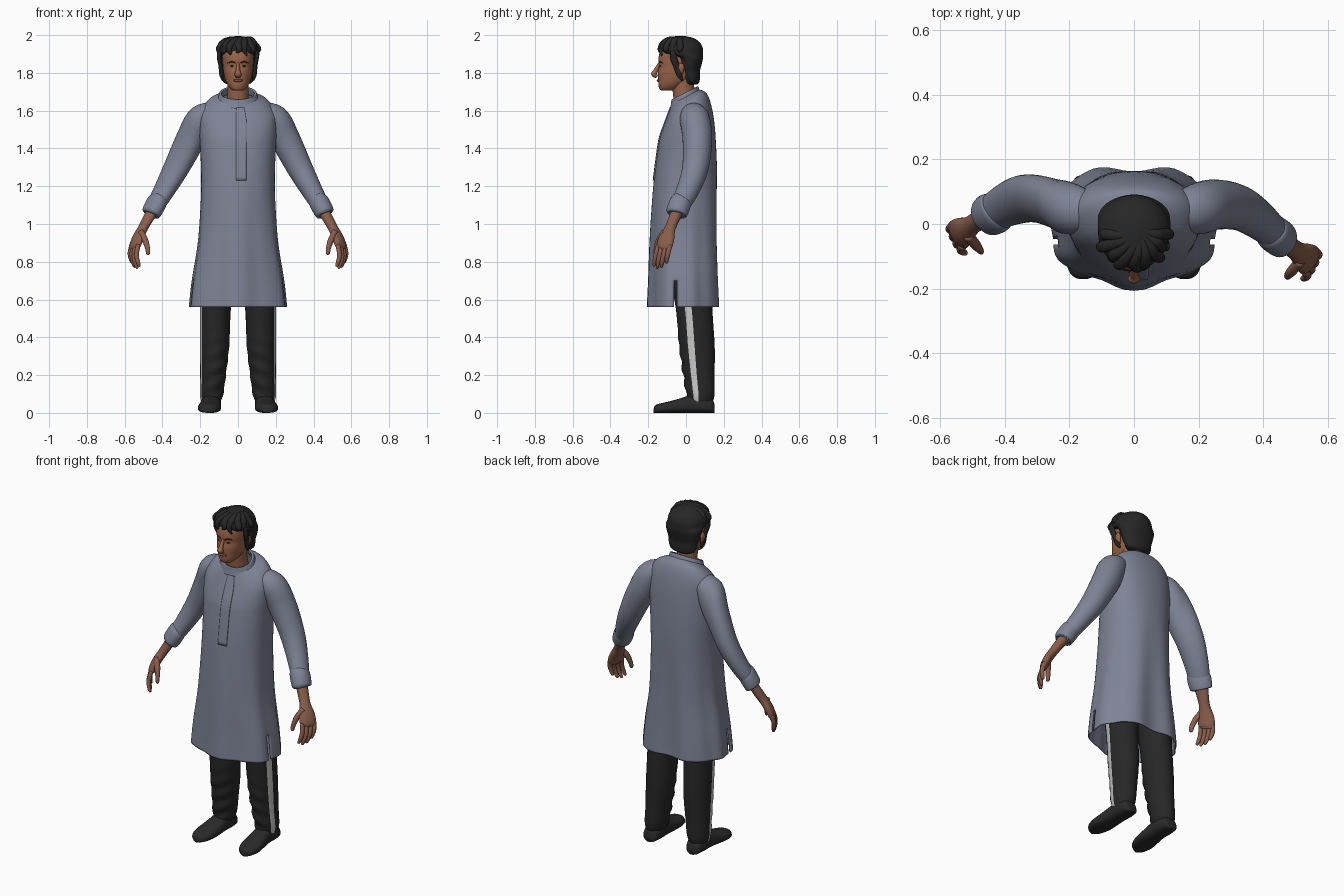
import bpy, bmesh, math
from mathutils import Vector

cube = bpy.data.objects.get("Cube")
if cube:
    bpy.data.objects.remove(cube)


def material(name, r, g, b):
    m = bpy.data.materials.new(name)
    m.use_nodes = True
    m.diffuse_color = (r, g, b, 1)
    node = m.node_tree.nodes["Principled BSDF"]
    node.inputs["Base Color"].default_value = (r, g, b, 1)
    node.inputs["Roughness"].default_value = 0.8
    return m


CLOTH = material("blue grey cloth", .21, .23, .305)
FACE = material("face skin", .32, .128, .066)
HAND = material("hand skin", .255, .112, .072)
HAIR = material("black hair", .02, .02, .02)
PANTS = material("black trousers", .02, .02, .02)
SHOE = material("dark shoe", .024, .023, .023)
STRIPE = material("pale stripe", .58, .58, .56)
LIP = material("lip", .2, .07, .045)
EYE = material("dark eye", .035, .02, .015)


def smooth(keys, n):
    """Catmull-Rom interpolation through rows of numbers."""
    out, last = [], len(keys) - 1
    for i in range(last):
        p0, p1, p2, p3 = (keys[max(0, min(last, i + k))] for k in (-1, 0, 1, 2))
        for s in range(n):
            t = s / n
            out.append([b + .5 * t * (c - a + t * (2*a - 5*b + 4*c - d + t * (3*(b - c) + d - a)))
                        for a, b, c, d in zip(p0, p1, p2, p3)])
    return out + [list(keys[last])]


def skin(name, rings, mats, closed=True, caps=True, rule=None, drop=None, thick=0):
    """Join rings of points into a surface; rule picks a material, drop removes faces."""
    bm = bmesh.new()
    rows = [[bm.verts.new(p) for p in ring] for ring in rings]
    n = len(rows[0])
    for i in range(len(rows) - 1):
        for j in range(n if closed else n - 1):
            if drop and drop(rings[i][j][2], j):
                continue
            k = (j + 1) % n
            f = bm.faces.new((rows[i][j], rows[i][k], rows[i + 1][k], rows[i + 1][j]))
            f.material_index = rule(j) if rule else 0
    if caps:
        bm.faces.new(rows[0])
        bm.faces.new(rows[-1])
    bmesh.ops.recalc_face_normals(bm, faces=bm.faces)
    mesh = bpy.data.meshes.new(name)
    bm.to_mesh(mesh)
    bm.free()
    for m in mats:
        mesh.materials.append(m)
    mesh.shade_smooth()
    obj = bpy.data.objects.new(name, mesh)
    bpy.context.collection.objects.link(obj)
    if thick:
        mod = obj.modifiers.new("thickness", "SOLIDIFY")
        mod.thickness = thick
    return obj


def power(v, n):
    return math.copysign(abs(v) ** (2 / n), v)


def oval(row, angle, n=2.3, tilt=0, grow=0):
    """Point on a level oval given height, half width, front and back."""
    z, w, front, back = row
    y = (front + back) / 2 + ((back - front) / 2 + grow) * power(math.sin(angle), n)
    return Vector(((w + grow) * power(math.cos(angle), n), y, z + tilt * y))


def angles(n):
    return [math.tau * j / n for j in range(n)]


def tube(name, keys, mat, ref=(0, 1, 0), side=1, n=6, segs=20, caps=True):
    """Oval tube along a path of x, y, z, radius along ref, radius across."""
    path = smooth(keys, n)
    pts = [Vector(p[:3]) for p in path]
    rings = []
    for i, p in enumerate(path):
        t = (pts[min(i + 1, len(pts) - 1)] - pts[max(i - 1, 0)]).normalized()
        u = Vector(ref)
        u = (u - t * u.dot(t)).normalized()
        v = t.cross(u)
        ring = [pts[i] + u * p[3] * math.cos(a) + v * p[4] * math.sin(a) for a in angles(segs)]
        rings.append([pose(q, side) for q in ring])
    return skin(name, rings, [mat], caps=caps)


def pose(p, side):
    """Mirror a point; the right arm is held a little further back."""
    back = .08 * max(0, min(1, (p.x - .24) / .24)) if side < 0 else 0
    return Vector((side * p.x, p.y + back, p.z))


# Tunic body with hem folds and side slits
TUNIC = [(.56, .258, -.192, .178), (.7, .243, -.188, .172), (.9, .212, -.185, .166),
         (1.1, .198, -.177, .165), (1.25, .195, -.167, .165), (1.4, .2, -.148, .16),
         (1.5, .205, -.13, .152), (1.58, .2, -.108, .135), (1.635, .165, -.09, .112),
         (1.665, .12, -.078, .085), (1.675, .1, -.07, .07)]


def cloth_point(row, a, out=0):
    tilt = .5 * max(0, min(1, (row[0] - 1.45) / .2))
    low = max(0, min(1, (1.3 - row[0]) / .7))
    fold = .012 * low * math.cos(6 * a) * math.sin(a) + .003 * low * math.sin(11 * a)
    return oval(row, a, 2.3, tilt, out + fold)


body = smooth(TUNIC, 8)
skin("tunic_body", [[cloth_point(r, a) for a in angles(72)] for r in body], [CLOTH],
     caps=False, drop=lambda z, j: z < .68 and j in (38, 69), thick=.006)

# Button placket and standing collar
front = [math.radians(268 + 2 * k) for k in range(7)]
skin("placket", [[cloth_point(r, a, .006) for a in front] for r in body if 1.22 < r[0] < 1.66],
     [CLOTH], closed=False, caps=False, thick=.009)
collar = smooth([(1.655, .112, -.085, .08), (1.675, .104, -.08, .072), (1.698, .098, -.077, .064)], 4)
skin("collar", [[oval(r, a, 2, .5) for a in angles(48)] for r in collar], [CLOTH],
     caps=False, thick=.012)

# Sleeves, rolled cuffs, forearms and hands
SPREAD = Vector((.5, .86, 0))
KNUCKLE = Vector((.546, -.115, .88))
for side, label in ((1, "left"), (-1, "right")):
    tube(label + "_sleeve", [(.1, .03, 1.595, .05, .045), (.19, .045, 1.56, .078, .075),
         (.25, .06, 1.45, .078, .078), (.325, .05, 1.3, .07, .068),
         (.39, .01, 1.18, .06, .056), (.445, -.04, 1.085, .05, .046)], CLOTH, side=side, segs=32)
    tube(label + "_cuff", [(.422, -.02, 1.13, .046, .044), (.426, -.025, 1.122, .056, .052),
         (.442, -.037, 1.092, .059, .054), (.46, -.05, 1.058, .056, .05),
         (.463, -.052, 1.052, .042, .036)], CLOTH, side=side, segs=32)
    tube(label + "_palm", [(.44, -.035, 1.09, .035, .033), (.475, -.062, 1.03, .031, .028),
         (.505, -.085, .975, .031, .025), (.53, -.103, .925, .046, .024),
         (.546, -.115, .88, .047, .02), (.547, -.119, .862, .034, .01)],
         HAND, ref=SPREAD, side=side)
    for k, name in enumerate(("index", "middle", "ring", "little")):
        base = KNUCKLE + SPREAD * (k - 1.5) * .024
        size = (.95, 1.05, 1, .8)[k]
        steps = ((0, 0, .01, .012), (.01, -.014, -.045, .0125), (.002, -.022, -.085, .011),
                 (-.006, -.025, -.106, .008), (-.008, -.026, -.111, .002))
        tube(label + "_" + name + "_finger",
             [(*(base + Vector(s[:3]) * size), s[3], s[3]) for s in steps], HAND,
             ref=SPREAD, side=side, n=3, segs=12)
    tube(label + "_thumb", [(.515, -.115, .96, .016, .016), (.492, -.142, .915, .017, .016),
         (.479, -.157, .872, .013, .013), (.476, -.163, .843, .01, .01),
         (.476, -.164, .836, .002, .002)], HAND, side=side, n=4, segs=12)

# Trouser legs with side stripe and creases, and slip-on shoes
LEG = [(.055, .143, .075, .05, .066), (.1, .14, .076, .062, .075), (.2, .132, .068, .068, .083),
       (.35, .124, .058, .077, .094), (.56, .119, .042, .082, .097),
       (.75, .108, .02, .095, .115), (.92, .09, 0, .09, .12)]
SHOES = [(.152, .142, .02, .035), (.14, .142, .042, .07), (.09, .142, .053, .095),
         (.03, .143, .052, .095), (-.04, .147, .058, .074), (-.1, .152, .06, .058),
         (-.145, .155, .047, .048), (-.165, .157, .027, .038), (-.171, .158, .008, .022)]
for side, label in ((1, "left"), (-1, "right")):
    rings = []
    for z, x, y, rx, ry in smooth(LEG, 9):
        ring = []
        for a in angles(48):
            crease = max(0, -math.sin(a + .4)) * max(0, min(1, (.5 - z) / .25))
            g = 1 + .06 * crease * math.sin(z * 75 + 2 * a)
            ring.append((side * (x + rx * g * math.cos(a)), y + ry * g * math.sin(a), z))
        rings.append(ring)
    skin(label + "_trouser_leg", rings, [PANTS, STRIPE], rule=lambda j: int(j in (44, 45, 46)))
    rings = [[(side * (x + w * power(math.cos(a), 2.5)), y,
               h * .4 + h * power(math.sin(a), 2.5) * (.6 if math.sin(a) > 0 else .4))
              for a in angles(28)] for y, x, w, h in smooth(SHOES, 5)]
    skin(label + "_shoe", rings, [SHOE])

# Neck and head
tube("neck", [(0, .005, 1.57, .075, .075), (0, -.002, 1.64, .063, .06),
     (0, -.012, 1.7, .058, .056), (0, -.02, 1.77, .06, .058)], FACE, segs=28)
HEAD = [(1.706, .018, -.125, -.08), (1.712, .036, -.139, -.05), (1.735, .055, -.146, -.01),
        (1.765, .068, -.147, .03), (1.8, .076, -.149, .055), (1.835, .08, -.144, .065),
        (1.87, .083, -.146, .07), (1.91, .083, -.138, .07), (1.95, .068, -.11, .055),
        (1.975, .03, -.06, .02)]
skin("head", [[oval(r, a, 2.2) for a in angles(40)] for r in smooth(HEAD, 5)], [FACE])
tube("nose", [(0, -.135, 1.855, .008, .008), (0, -.148, 1.835, .01, .009),
     (0, -.163, 1.806, .013, .013), (0, -.169, 1.793, .015, .019),
     (0, -.154, 1.779, .008, .014)], FACE, segs=16)
tube("mouth", [(-.029, -.134, 1.763, .003, .002), (-.012, -.147, 1.759, .006, .006),
     (.012, -.147, 1.759, .006, .006), (.029, -.134, 1.763, .003, .002)], LIP, segs=12)
for side, label in ((1, "left"), (-1, "right")):
    tube(label + "_eyebrow", [(.014, -.143, 1.853, .003, .004), (.034, -.139, 1.859, .004, .004),
         (.054, -.121, 1.852, .002, .002)], EYE, side=side, segs=10)
    tube(label + "_eye", [(.02, -.139, 1.835, .001, .001), (.031, -.137, 1.836, .004, .005),
         (.043, -.129, 1.835, .001, .001)], EYE, side=side, segs=10)
    tube(label + "_ear", [(.078, -.03, 1.785, .006, .004), (.086, -.03, 1.8, .014, .009),
         (.092, -.028, 1.83, .02, .01), (.09, -.025, 1.85, .01, .006)], FACE, side=side, segs=16)

# Hair cap with combed waves and locks swept over the forehead
CAP = [(1.738, .05, .005, .058), (1.75, .075, -.004, .07), (1.775, .087, -.012, .074),
       (1.81, .094, -.024, .074), (1.845, .104, -.038, .083), (1.88, .111, -.055, .09),
       (1.905, .112, -.125, .091), (1.935, .107, -.138, .088), (1.965, .085, -.122, .07),
       (1.985, .052, -.092, .038), (1.995, .014, -.05, -.005)]
rings = [[oval(r, a, 2, 0, .0025 * math.sin(13 * a + 60 * r[0]) * max(0, .4 - math.sin(a)))
          for a in angles(60)] for r in smooth(CAP, 6)]
skin("hair_cap", rings, [HAIR])
for i in range(9):
    a = math.radians(-92 + 23 * i)
    s, c = math.sin(a), math.cos(a)
    wave = .008 * (-1) ** i
    tube("front_lock", [(.02, -.02, 1.979, .008, .008), (.055 * s + .012, -.035 - .05 * c, 1.978, .017, .014),
         (.088 * s, -.035 - .088 * c, 1.957, .018, .014),
         (.104 * s + wave, -.035 - .104 * c, 1.925, .016, .012),
         (.101 * s - wave, -.035 - .1 * c, 1.898 + wave, .004, .004)],
         HAIR, ref=(c, s, .2), n=4, segs=10)
for side, label in ((1, "left"), (-1, "right")):
    tube(label + "_side_lock", [(.1, -.07, 1.92, .012, .01), (.1, -.066, 1.88, .018, .01),
         (.092, -.05, 1.835, .016, .011), (.088, -.035, 1.79, .014, .011),
         (.082, -.02, 1.76, .004, .004)], HAIR, side=side, segs=12)
